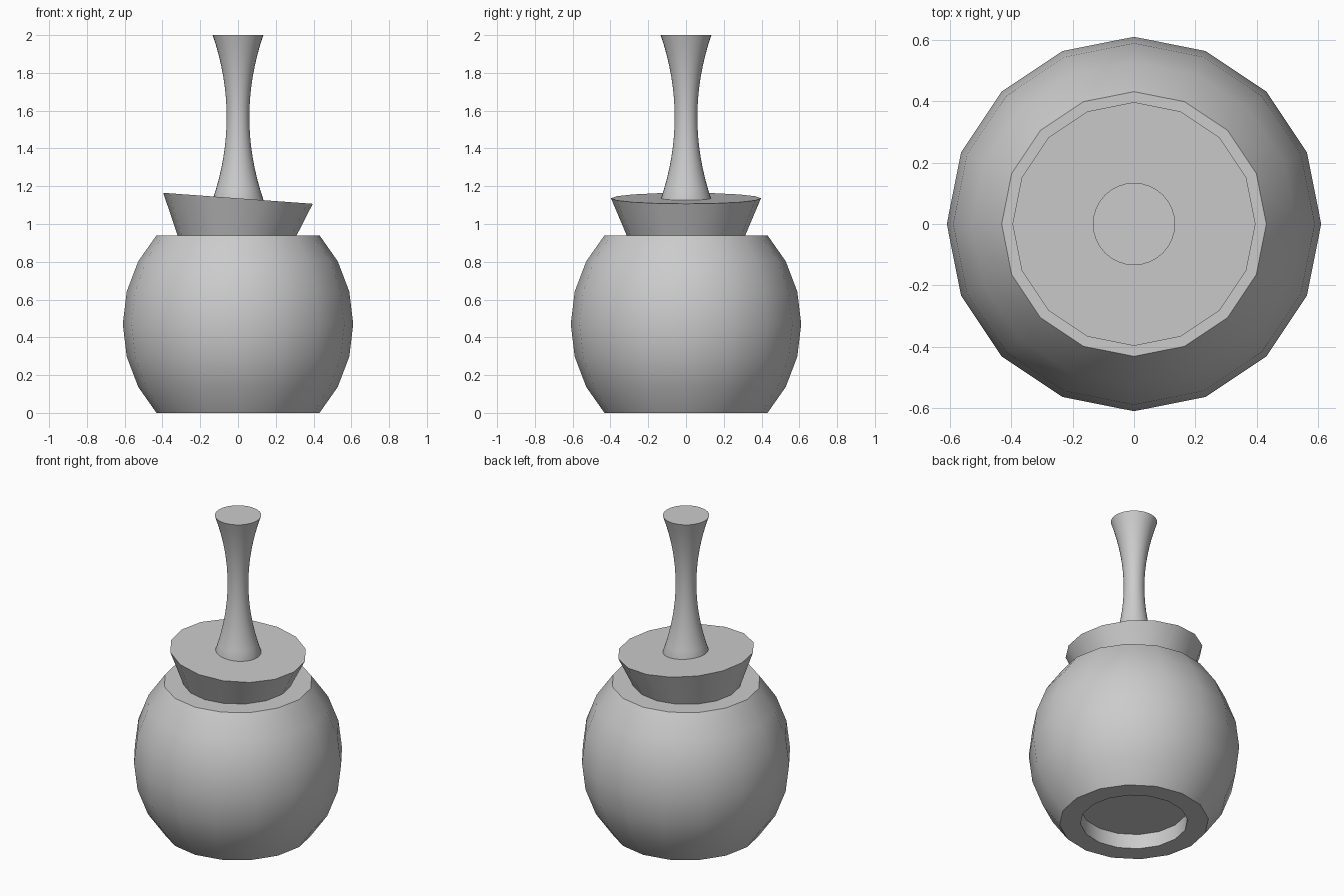
import bpy
from math import sin, cos, pi, radians

if "Cube" in bpy.data.objects:
    bpy.data.objects.remove(bpy.data.objects["Cube"])


def lathe(name, profile, sides):
    """Spin (radius, z) points around z; both ends are capped."""
    verts = [(r * cos(2 * pi * i / sides), r * sin(2 * pi * i / sides), z)
             for r, z in profile for i in range(sides)]
    faces = []
    for k in range(len(profile) - 1):
        for i in range(sides):
            j = (i + 1) % sides
            a, b = k * sides, (k + 1) * sides
            faces.append((a + i, a + j, b + j, b + i))
    faces.append(tuple(reversed(range(sides))))
    faces.append(tuple(range((len(profile) - 1) * sides, len(profile) * sides)))
    mesh = bpy.data.meshes.new(name)
    mesh.from_pydata(verts, [], faces)
    obj = bpy.data.objects.new(name, mesh)
    bpy.context.collection.objects.link(obj)
    bpy.ops.object.select_all(action='DESELECT')
    obj.select_set(True)
    bpy.context.view_layer.objects.active = obj
    bpy.ops.object.shade_smooth_by_angle(angle=radians(30))
    return obj


# Round body: truncated sphere with a shallow recess in the base
recess = [(0.31, 0.094), (0.31, 0.0)]
shell = [(0.61 * cos(radians(a)), 0.47 + 0.665 * sin(radians(a)))
         for a in range(-45, 46, 15)]
lathe("body", recess + shell, 16)

# Tapered stopper, slightly tilted
stopper = lathe("stopper", [(0.283, -0.27), (0.397, 0.0)], 16)
stopper.location = (0, 0, 1.136)
stopper.rotation_euler = (0, radians(4.2), 0)

# Waisted handle
waist, half = 1.565, 0.435
handle = [(0.06 + 0.074 * t * t, waist + half * t)
          for t in (i / 8 - 1 for i in range(17))]
lathe("handle", [(0.134, 1.08)] + handle, 32)
